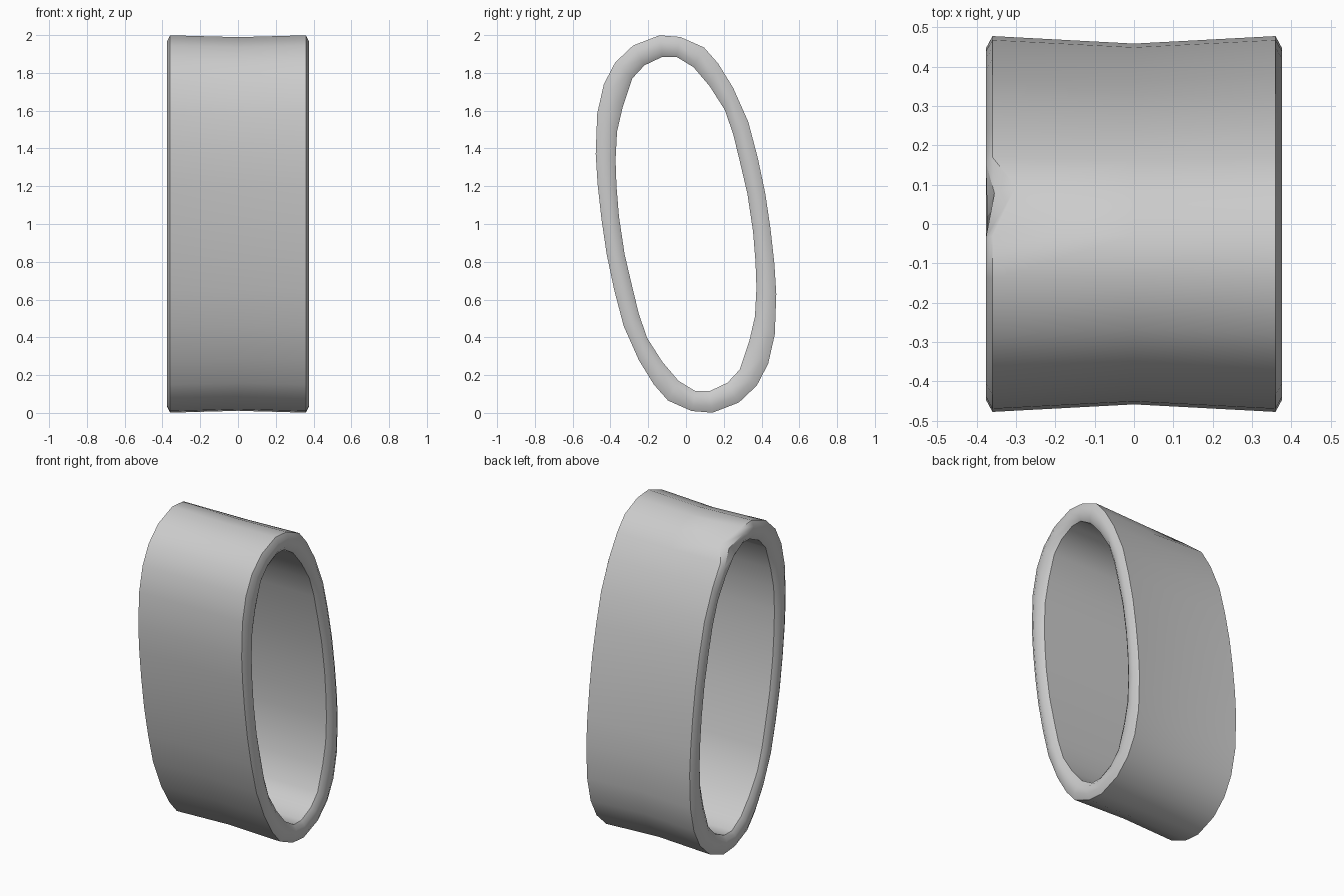
import bpy, bmesh

if "Cube" in bpy.data.objects:
    bpy.data.objects.remove(bpy.data.objects["Cube"])

# Half profiles (y, z) of the leaning oval; the other half is a point mirror
outer_half = [(-.14, 1.999), (-.03, 1.99), (.095, 1.935), (.17, 1.85), (.25, 1.72),
              (.33, 1.54), (.38, 1.35), (.42, 1.16), (.448, .97), (.468, .79),
              (.478, .63), (.47, .415), (.435, .26), (.375, .145), (.28, .055)]
inner_half = [(-.125, 1.885), (-.05, 1.885), (.04, 1.83), (.125, 1.73), (.205, 1.605),
              (.25, 1.475), (.29, 1.31), (.325, 1.16), (.355, .96), (.368, .8),
              (.373, .66), (.365, .51), (.335, .38), (.285, .23), (.22, .16)]


def full(half):
    return half + [(-y, 2 - z) for y, z in half]


def blend(a, b, t):
    return [(p[0] + (q[0] - p[0]) * t, p[1] + (q[1] - p[1]) * t) for p, q in zip(a, b)]


outer, inner = full(outer_half), full(inner_half)
waist = [(y * .96, 1 + (z - 1) * .99) for y, z in outer]

# Loops around the band wall: outer skin, right rim, inner skin, left rim
sections = [(0, waist), (.36, outer), (.377, blend(outer, inner, .3)),
            (.374, blend(outer, inner, .75)), (.355, inner),
            (-.355, inner), (-.374, blend(outer, inner, .75)),
            (-.377, blend(outer, inner, .3)), (-.36, outer)]

bm = bmesh.new()
loops = [[bm.verts.new((x, y, z)) for y, z in prof] for x, prof in sections]
n = len(outer)
for i, a in enumerate(loops):
    b = loops[(i + 1) % len(loops)]
    for j in range(n):
        k = (j + 1) % n
        bm.faces.new((a[j], a[k], b[k], b[j]))

# Small chipped notch in the upper left rim
loops[8][2].co.x = -.30
loops[8][2].co.z -= .02
loops[7][2].co.x = -.355

bmesh.ops.recalc_face_normals(bm, faces=bm.faces[:])
mesh = bpy.data.meshes.new("oval_band")
bm.to_mesh(mesh)
bm.free()
band = bpy.data.objects.new("oval_band", mesh)
bpy.context.collection.objects.link(band)

# Smooth skins with crisp rim edges
bpy.context.view_layer.objects.active = band
band.select_set(True)
bpy.ops.object.shade_smooth_by_angle(angle=.7)
